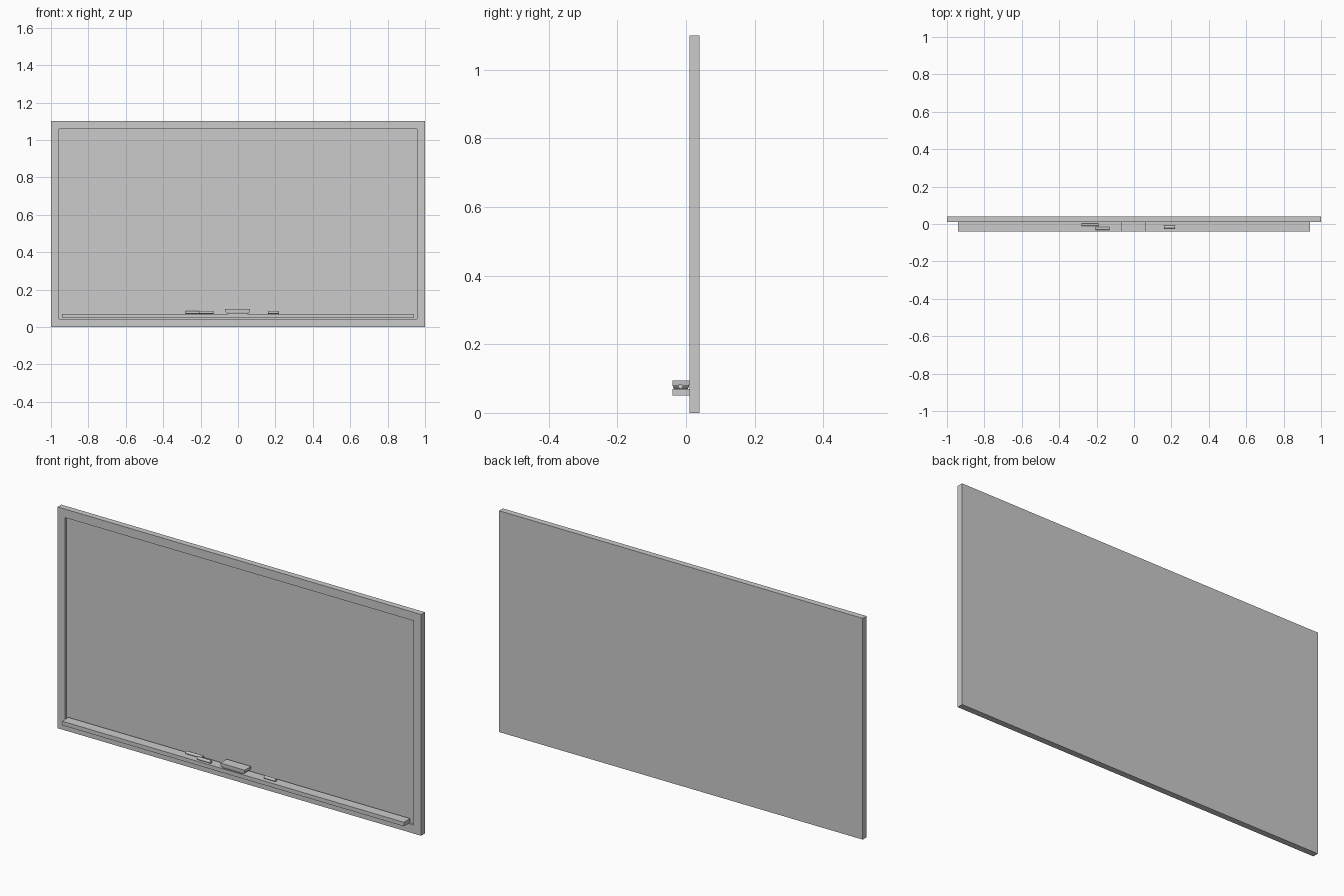
import bpy, bmesh, math
from mathutils import Matrix

if "Cube" in bpy.data.objects:
    bpy.data.objects.remove(bpy.data.objects["Cube"])


def make_object(name, bm):
    bmesh.ops.recalc_face_normals(bm, faces=bm.faces)
    mesh = bpy.data.meshes.new(name)
    bm.to_mesh(mesh)
    bm.free()
    obj = bpy.data.objects.new(name, mesh)
    bpy.context.collection.objects.link(obj)
    return obj


def box(name, x, y, z):
    bm = bmesh.new()
    bmesh.ops.create_cube(bm, size=1)
    for v in bm.verts:
        for i, (lo, hi) in enumerate((x, y, z)):
            v.co[i] = lo if v.co[i] < 0 else hi
    return make_object(name, bm)


def chalk(name, x0, x1, y, radius=0.0075):
    bm = bmesh.new()
    place = Matrix.Translation(((x0 + x1) / 2, y, 0.07 + radius)) @ Matrix.Rotation(math.pi / 2, 4, 'Y')
    bmesh.ops.create_cone(bm, cap_ends=True, segments=12, radius1=radius,
                          radius2=radius, depth=x1 - x0, matrix=place)
    obj = make_object(name, bm)
    for p in obj.data.polygons:
        p.use_smooth = len(p.vertices) == 4
    return obj


# Board: a slab whose front face is inset and pushed back to form the frame
board = box("board", (-1, 1), (0.01, 0.04), (0, 1.1))
bm = bmesh.new()
bm.from_mesh(board.data)
front = min(bm.faces, key=lambda f: f.calc_center_median().y)
bmesh.ops.inset_region(bm, faces=[front], thickness=0.06)
panel = bmesh.ops.extrude_discrete_faces(bm, faces=[front])["faces"][0]
bmesh.ops.translate(bm, verts=panel.verts, vec=(0, 0.01, 0))
bm.to_mesh(board.data)
bm.free()

# Tray along the bottom of the frame
box("chalk_tray", (-0.94, 0.94), (-0.04, 0.01), (0.05, 0.07))

# Eraser: stacked rings, narrowing towards the felt underside
bm = bmesh.new()
rings = []
for inset, z in ((0.017, 0.07), (0.008, 0.074), (0.002, 0.081), (0, 0.095)):
    hx, hy = 0.067 - inset, 0.025 - inset * 0.3
    rings.append([bm.verts.new((-0.002 + sx * hx, -0.015 + sy * hy, z))
                  for sx, sy in ((-1, -1), (1, -1), (1, 1), (-1, 1))])
for low, high in zip(rings, rings[1:]):
    for i in range(4):
        j = (i + 1) % 4
        bm.faces.new((low[i], low[j], high[j], high[i]))
bm.faces.new(rings[0])
bm.faces.new(rings[-1])
make_object("eraser", bm)

# Chalk sticks lying on the tray
chalk("chalk_long", -0.28, -0.19, -0.004)
chalk("chalk_medium", -0.205, -0.13, -0.024)
chalk("chalk_short", 0.16, 0.22, -0.016)
